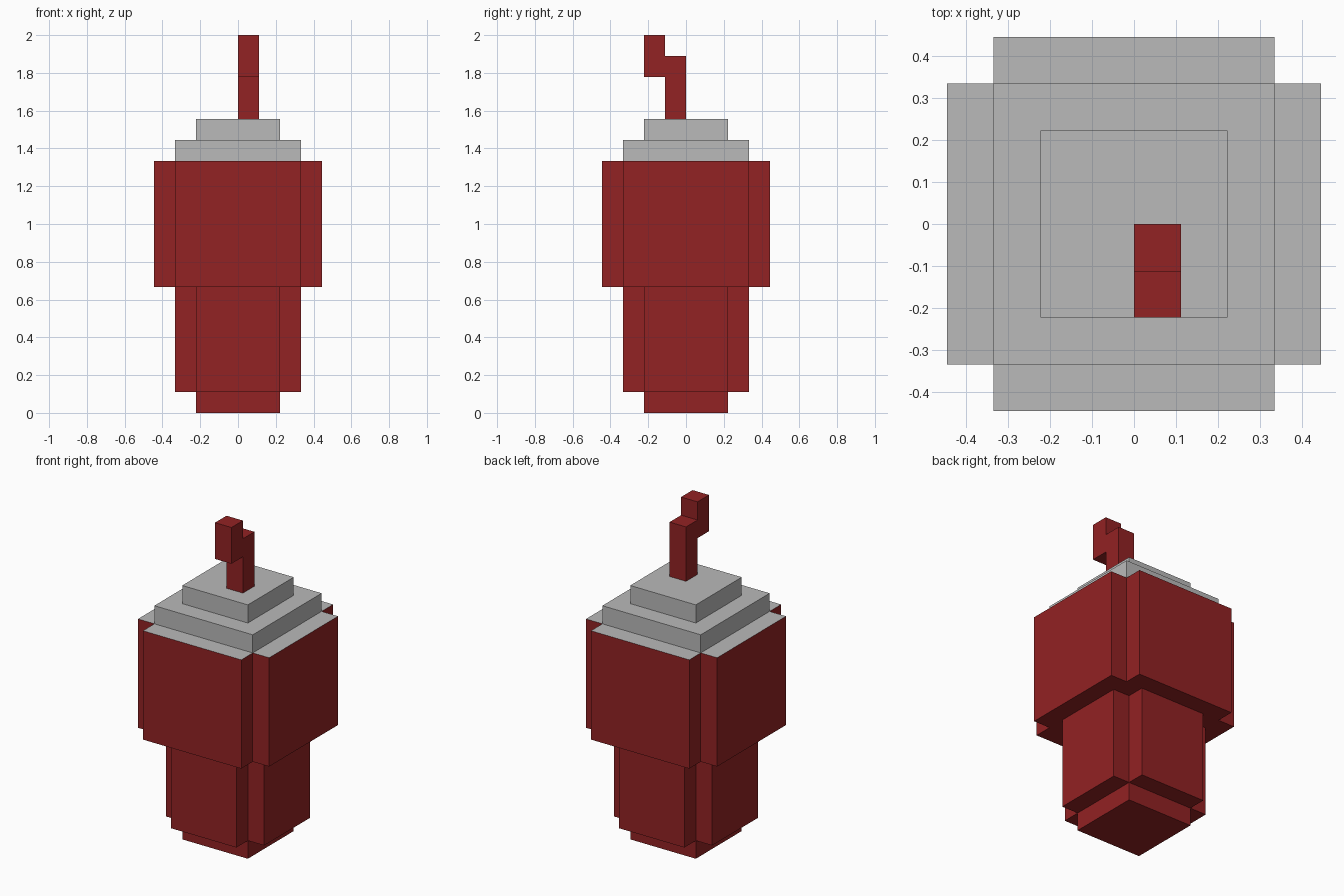
import bpy, bmesh

if "Cube" in bpy.data.objects:
    bpy.data.objects.remove(bpy.data.objects["Cube"])

U = 1 / 9  # one block of the grid


def material(name, rgb):
    m = bpy.data.materials.new(name)
    m.diffuse_color = (*rgb, 1)
    m.use_nodes = True
    m.node_tree.nodes["Principled BSDF"].inputs["Base Color"].default_value = m.diffuse_color
    return m


RED = material("dark red", (0.288, 0.016, 0.017))
GREY = material("light grey", (0.491, 0.491, 0.491))


def prism(name, points, offset, mats, top_index=0):
    """Extrude a flat outline (in blocks); upward faces get top_index."""
    bm = bmesh.new()
    face = bm.faces.new([bm.verts.new([c * U for c in p]) for p in points])
    ext = bmesh.ops.extrude_face_region(bm, geom=[face], use_keep_orig=True)
    verts = [g for g in ext["geom"] if isinstance(g, bmesh.types.BMVert)]
    bmesh.ops.translate(bm, verts=verts, vec=[c * U for c in offset])
    bmesh.ops.recalc_face_normals(bm, faces=bm.faces)
    for f in bm.faces:
        f.normal_update()
        f.material_index = top_index if f.normal.z > 0.9 else 0
    mesh = bpy.data.meshes.new(name)
    bm.to_mesh(mesh)
    bm.free()
    for m in mats:
        mesh.materials.append(m)
    obj = bpy.data.objects.new(name, mesh)
    bpy.context.collection.objects.link(obj)
    return obj


def square(r, z):
    return [(-r, -r, z), (r, -r, z), (r, r, z), (-r, r, z)]


def cross(r, z):
    """Square outline of half-width r with one-block notches in its corners."""
    s, pts = r - 1, []
    x, y = 1, 1
    for _ in range(4):
        corner = [(r, s), (s, s), (s, r)]
        pts += [(a * x - b * y, a * y + b * x, z) for a, b in
                [((p + q) / 2, (q - p) / 2) for p, q in corner]]
        x, y = -y, x
    return pts


# Tapered red body
prism("foot", square(2, 0), (0, 0, 1), [RED])
prism("lower_body", cross(3, 1), (0, 0, 5), [RED])
prism("upper_body", cross(4, 6), (0, 0, 6), [RED, GREY], top_index=1)

# Stepped grey cap
prism("cap_lower_step", square(3, 12), (0, 0, 1), [GREY])
prism("cap_upper_step", square(2, 13), (0, 0, 1), [GREY])

# Kinked stem, a side profile extruded one block wide
stem = [(0, 14), (0, 17), (-1, 17), (-1, 18), (-2, 18), (-2, 16), (-1, 16), (-1, 14)]
prism("stem", [(0, y, z) for y, z in stem], (1, 0, 0), [RED])
